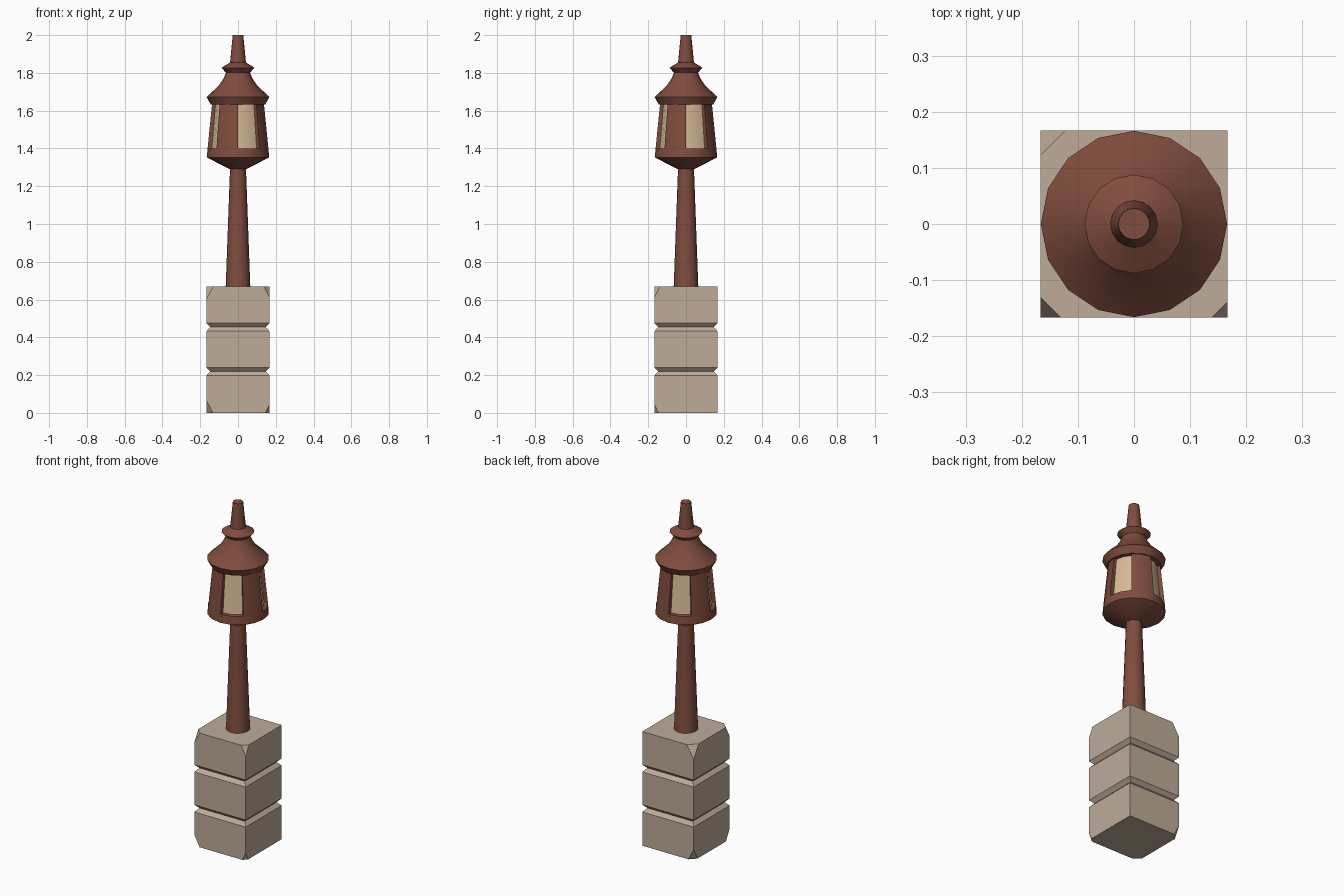
import bpy, bmesh, math
from mathutils import Vector

if "Cube" in bpy.data.objects:
    bpy.data.objects.remove(bpy.data.objects["Cube"])


def material(name, r, g, b):
    m = bpy.data.materials.new(name)
    m.use_nodes = True
    m.diffuse_color = (r, g, b, 1)
    m.node_tree.nodes["Principled BSDF"].inputs["Base Color"].default_value = (r, g, b, 1)
    return m


stone = material("pale_stone", 0.51, 0.41, 0.32)
iron = material("rust_brown_metal", 0.216, 0.073, 0.048)
glass = material("warm_glass", 0.69, 0.5, 0.31)


def lathe(profile, sides=16, turn=0.0, cap_top=True):
    """Revolve (radius, height) points; return the mesh and its rows of side faces."""
    bm = bmesh.new()
    rings = []
    for r, z in profile:
        angles = [turn + 2 * math.pi * i / sides for i in range(sides)]
        rings.append([bm.verts.new((r * math.cos(a), r * math.sin(a), z)) for a in angles])
    rows = []
    for lo, hi in zip(rings, rings[1:]):
        rows.append([bm.faces.new((lo[i], lo[(i + 1) % sides], hi[(i + 1) % sides], hi[i]))
                     for i in range(sides)])
    bm.faces.new(rings[0][::-1])
    if cap_top:
        bm.faces.new(rings[-1])
    return bm, rows


def finish(bm, name, mats, smooth=True):
    bmesh.ops.recalc_face_normals(bm, faces=bm.faces)
    mesh = bpy.data.meshes.new(name)
    bm.to_mesh(mesh)
    bm.free()
    for m in mats:
        mesh.materials.append(m)
    ob = bpy.data.objects.new(name, mesh)
    bpy.context.collection.objects.link(ob)
    if smooth:
        bpy.ops.object.select_all(action="DESELECT")
        ob.select_set(True)
        bpy.context.view_layer.objects.active = ob
        bpy.ops.object.shade_smooth_by_angle(angle=math.radians(30))
    return ob


# Stone pillar: square column with two V grooves
HALF, TOP, DEPTH = 0.167, 0.67, 0.02
outline = [(HALF, 0)]
for z in (0.219, 0.454):
    outline += [(HALF, z - 0.021), (HALF - DEPTH, z), (HALF, z + 0.021)]
outline.append((HALF, TOP))
bm, _ = lathe([(r * math.sqrt(2), z) for r, z in outline], sides=4, turn=math.pi / 4)

# Chipped corners: x side, y side, z side, width, height
chips = [(-1, 1, 1, 0.045, 0.075), (-1, -1, 1, 0.037, 0.067), (1, -1, 1, 0.029, 0.06),
         (-1, 1, -1, 0.035, 0.065), (-1, -1, -1, 0.035, 0.065), (1, -1, -1, 0.022, 0.045)]
for sx, sy, sz, width, height in chips:
    point = Vector((sx * (HALF - width), sy * HALF, TOP if sz > 0 else 0))
    normal = Vector((sx / width, sy / width, sz / height)).normalized()
    cut = bmesh.ops.bisect_plane(bm, geom=bm.verts[:] + bm.edges[:] + bm.faces[:],
                                 plane_co=point, plane_no=normal, clear_outer=True)
    rim = [e for e in cut["geom_cut"] if isinstance(e, bmesh.types.BMEdge)]
    bmesh.ops.contextual_create(bm, geom=rim)
finish(bm, "stone_pillar", [stone], smooth=False)

# Tapered post
bm, _ = lathe([(0.066, 0.66), (0.065, TOP), (0.042, 1.3)])
finish(bm, "post", [iron])

# Lantern body with four recessed windows
bm, rows = lathe([(0.042, 1.29), (0.165, 1.352), (0.161, 1.4), (0.137, 1.64)], cap_top=False)
for k in range(0, 16, 4):
    opening = rows[2][k:k + 2]
    new = bmesh.ops.extrude_face_region(bm, geom=opening)["geom"]
    old = [f for f in opening if f.is_valid]
    if old:
        bmesh.ops.delete(bm, geom=old, context="FACES")
    for item in new:
        if isinstance(item, bmesh.types.BMVert):
            item.co.xy *= 0.865
        elif isinstance(item, bmesh.types.BMFace):
            item.material_index = 1
finish(bm, "lantern_body", [iron, glass])

# Flared roof
bm, _ = lathe([(0.144, 1.632), (0.166, 1.672), (0.1, 1.735), (0.076, 1.772), (0.062, 1.805)])
finish(bm, "lantern_roof", [iron])

# Collar and finial on top
bm, _ = lathe([(0.06, 1.798), (0.088, 1.827), (0.042, 1.855), (0.028, 2.0)])
finish(bm, "finial", [iron])
